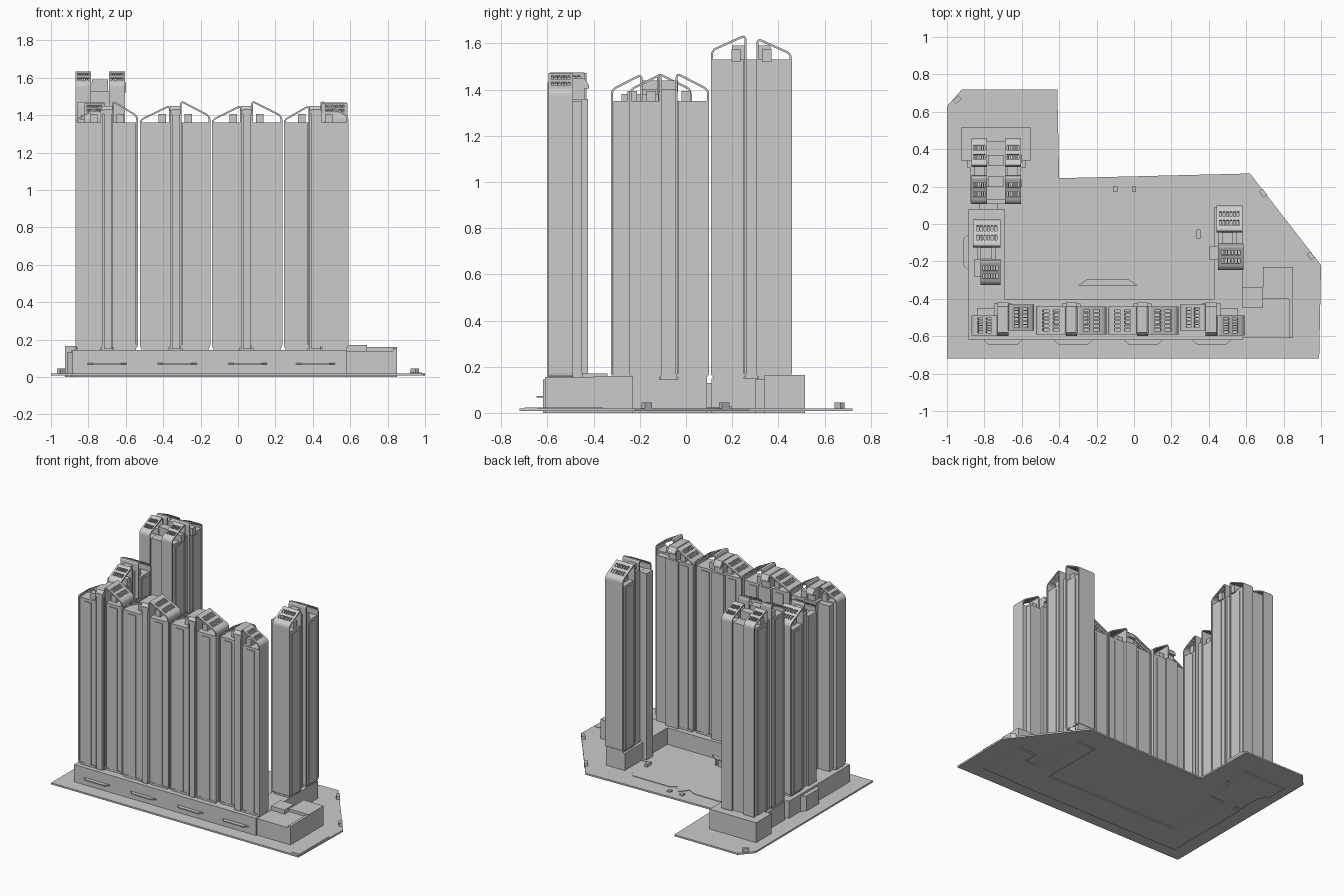
import bpy, bmesh, math
from mathutils import Vector

if "Cube" in bpy.data.objects:
    bpy.data.objects.remove(bpy.data.objects["Cube"])


def finish(name, bm):
    bmesh.ops.recalc_face_normals(bm, faces=bm.faces)
    me = bpy.data.meshes.new(name)
    bm.to_mesh(me)
    bm.free()
    ob = bpy.data.objects.new(name, me)
    bpy.context.collection.objects.link(ob)
    return ob


def prism(name, pts, z0, z1):
    bm = bmesh.new()
    f = bm.faces.new([bm.verts.new((x, y, z0)) for x, y in pts])
    r = bmesh.ops.extrude_face_region(bm, geom=[f])
    top = [v for v in r["geom"] if isinstance(v, bmesh.types.BMVert)]
    bmesh.ops.translate(bm, verts=top, vec=(0, 0, z1 - z0))
    return finish(name, bm)


def box(name, x0, x1, y0, y1, z0, z1):
    return prism(name, [(x0, y0), (x1, y0), (x1, y1), (x0, y1)], z0, z1)


def axis_box(name, axis, s0, s1, w0, w1, z0, z1):
    if axis == "x":
        return box(name, s0, s1, w0, w1, z0, z1)
    return box(name, w0, w1, s0, s1, z0, z1)


def fillet(a, p, b, r, n=4):
    """Quadratic rounding of corner p between a and b."""
    u, v = (a - p).normalized() * r, (b - p).normalized() * r
    return [p + u * (1 - t) ** 2 + v * t ** 2 for t in [i / n for i in range(n + 1)]]


def wrap_band(name, axis, s0, s1, w0, w1, z0, zl, zr, slot_dir):
    """Thin band looping round a shaft, with a slotted sloping roof."""
    t = 0.009
    a, b = s0 + t / 2, s1 - t / 2
    c = [Vector(p) for p in ((a, z0), (a, zl), (b, zr), (b, z0))]
    path = fillet(c[3], c[0], c[1], 0.015)
    left = fillet(c[0], c[1], c[2], 0.02)
    right = fillet(c[1], c[2], c[3], 0.02)
    # path stations and width stations that outline the slots
    along, across = (2, 6) if slot_dir == "s" else (6, 2)

    def stations(n, margin):
        gap = (1 - 2 * margin) / n
        out = []
        for i in range(n):
            out += [margin + gap * (i + 0.2), margin + gap * (i + 0.8)]
        return out

    path += left
    first = len(path)
    p, q = left[-1], right[0]
    fs = stations(along, 0.04)
    path += [p.lerp(q, f) for f in fs]
    path += right + fillet(c[2], c[3], c[0], 0.015)
    ws = [w0] + [w0 + (w1 - w0) * f for f in stations(across, 0.1)] + [w1]
    bm = bmesh.new()
    grid = [[bm.verts.new((s, w, z) if axis == "x" else (w, s, z)) for w in ws]
            for s, z in path]
    n = len(path)
    for i in range(n):
        for j in range(len(ws) - 1):
            k = i - first
            if 0 <= k < len(fs) and k % 2 == 0 and j % 2 == 1:
                continue
            m = (i + 1) % n
            bm.faces.new((grid[i][j], grid[m][j], grid[m][j + 1], grid[i][j + 1]))
    ob = finish(name, bm)
    mod = ob.modifiers.new("thickness", "SOLIDIFY")
    mod.thickness, mod.offset = t, 0


def unit(tag, axis, s0, s1, w0, w1, zl, zr, wall, z0=0.15):
    """One apartment shaft with its wrapping band and roof hut."""
    wrap_band(tag + "_wrap_band", axis, s0, s1, w0, w1, z0 + 0.008, zl, zr, "s")
    axis_box(tag + "_shaft", axis, s0 + 0.01, s1 - 0.01, w0 + 0.006, w1 - 0.006, z0 - 0.01, wall)
    mid, wm = (s0 + s1) / 2, (w0 + w1) / 2
    # shallow bay on both open faces
    axis_box(tag + "_bay", axis, mid - 0.03, mid + 0.03, w0 + 0.001, w1 - 0.001, z0 + 0.01, wall - 0.02)
    h = s1 - 0.045 if zr > zl else s0 + 0.045
    axis_box(tag + "_roof_hut", axis, h - 0.02, h + 0.02, wm - 0.03, wm + 0.05, wall - 0.01, wall + 0.045)


# site plate
site = [(-1, -0.72), (0.99, -0.72), (1, -0.22), (0.62, 0.27), (-0.4, 0.245),
        (-0.41, 0.72), (-0.92, 0.72), (-1, 0.63)]
prism("site_plate", site, 0.008, 0.02)
court = [(-0.69, -0.4), (0.43, -0.4), (0.43, -0.1), (0.37, -0.1), (0.37, 0.09), (0.34, 0.13),
         (0.04, 0.13), (0, 0.1), (-0.05, 0.16), (-0.1, 0.1), (-0.16, 0.13), (-0.5, 0.13),
         (-0.54, 0.1), (-0.6, 0.05), (-0.63, 0), (-0.63, -0.2), (-0.69, -0.2)]
prism("courtyard_paving", court, 0.015, 0.024)
box("side_strip", 0.92, 0.985, -0.7, -0.36, 0.015, 0.023)

# U-shaped podium under the towers
prism("podium", [(-0.885, -0.62), (0.58, -0.62), (0.58, 0.09), (0.43, 0.09), (0.43, -0.4),
                 (-0.69, -0.4), (-0.69, 0.08), (-0.885, 0.08)], 0, 0.145)
box("podium_link", -0.83, -0.73, 0.07, 0.15, 0, 0.13)
prism("podium_west_bay", [(-0.88, -0.25), (-0.88, -0.05), (-0.915, -0.08), (-0.915, -0.22)], 0.01, 0.13)
box("tall_podium_rear", -0.925, -0.55, 0.34, 0.515, 0, 0.165)
box("tall_podium_front", -0.875, -0.605, 0.11, 0.36, 0, 0.15)
box("tall_podium_step", -0.89, -0.58, 0.3, 0.46, 0, 0.145)

# low commercial block on the east side
box("east_block", 0.57, 0.85, -0.61, -0.34, 0, 0.14)
box("east_block_rear", 0.69, 0.85, -0.4, -0.23, 0, 0.16)
box("east_block_parapet", 0.58, 0.69, -0.45, -0.34, 0, 0.17)
box("east_block_edge", 0.83, 0.85, -0.61, -0.4, 0.13, 0.155)

# entrance canopies
for i, x in enumerate((-0.7, -0.325, 0.05, 0.415)):
    prism(f"front_canopy_{i}", [(x - 0.11, -0.615), (x - 0.075, -0.647), (x + 0.075, -0.647),
                                (x + 0.11, -0.615)], 0.066, 0.074)
prism("court_canopy", [(-0.3, -0.33), (0.02, -0.33), (-0.03, -0.295), (-0.25, -0.295)], 0.075, 0.085)
box("court_canopy_wall", -0.24, -0.04, -0.32, -0.31, 0.02, 0.08)
for x in (-0.26, -0.14, -0.02):
    box("court_canopy_post", x - 0.006, x + 0.006, -0.325, -0.313, 0.015, 0.08)

# gate huts at the site corners and court edge
for x, y, a in ((-0.945, 0.665, 0.75), (0.69, 0.165, -0.91), (0.945, -0.17, -0.91)):
    hut = box("gate_hut", -0.02, 0.02, -0.012, 0.012, 0, 0.03)
    hut.location, hut.rotation_euler = (x, y, 0.015), (0, 0, a)
for x in (-0.1, 0.0):
    box("court_marker", x - 0.012, x + 0.012, 0.17, 0.2, 0.015, 0.03)
box("court_kiosk", 0.335, 0.355, -0.08, -0.03, 0.015, 0.045)

# front row: four pairs of shafts leaning up towards a shared core
pairs = [((-0.87, -0.725, -0.595, -0.49), (-0.675, -0.535, -0.57, -0.43)),
         ((-0.525, -0.36, -0.59, -0.44), (-0.31, -0.148, -0.59, -0.44)),
         ((-0.14, 0.02, -0.59, -0.44), (0.07, 0.237, -0.59, -0.44)),
         ((0.245, 0.385, -0.57, -0.43), (0.44, 0.59, -0.595, -0.49))]
for i, (l, r) in enumerate(pairs):
    unit(f"front_{i}_left", "x", *l, 1.375, 1.45, 1.36)
    unit(f"front_{i}_right", "x", *r, 1.475, 1.395, 1.36)
    c0, c1 = l[1] - 0.004, r[0] + 0.004
    box(f"front_{i}_core", c0, c1, -0.58, -0.44, 0.14, 1.41)
    # folded core strip, front face and roof
    box(f"front_{i}_core_strip", c0 + 0.012, c1 - 0.004, -0.6, -0.575, 0.15, 1.43)
    bm = bmesh.new()
    prof = [(-0.6, 1.425), (-0.58, 1.45), (-0.44, 1.45), (-0.42, 1.42), (-0.42, 1.405), (-0.6, 1.405)]
    f = bm.faces.new([bm.verts.new((c0, y, z)) for y, z in prof])
    e = bmesh.ops.extrude_face_region(bm, geom=[f])["geom"]
    bmesh.ops.translate(bm, verts=[v for v in e if isinstance(v, bmesh.types.BMVert)], vec=(c1 - c0, 0, 0))
    finish(f"front_{i}_core_roof", bm)
    # stepped rear stair bay, and inner corner fill of the end pairs
    box(f"front_{i}_stair_bay", c0 - 0.02, c1 + 0.02, -0.5, -0.425, 0.14, 1.36)
box("west_corner_shaft", -0.84, -0.73, -0.5, -0.45, 0.14, 1.35)
box("east_corner_shaft", 0.45, 0.555, -0.5, -0.45, 0.14, 1.35)

# side wings
for tag, a, b, core in (
        ("west", (-0.325, -0.188, -0.82, -0.715), (-0.125, 0.025, -0.86, -0.715), (-0.85, -0.74)),
        ("east", (-0.245, -0.105, 0.45, 0.585), (-0.045, 0.1, 0.44, 0.58), (0.44, 0.55))):
    unit(tag + "_wing_front", "y", *a, 1.4, 1.465, 1.35)
    unit(tag + "_wing_back", "y", *b, 1.47, 1.4, 1.35)
    box(tag + "_wing_core", core[0] + 0.01, core[1], a[1] - 0.005, b[0] + 0.005, 0.14, 1.4)
    box(tag + "_wing_lift_room", core[0] + 0.03, core[1] - 0.02, a[1] - 0.01, b[0] + 0.01, 1.39, 1.44)
box("west_wing_side_bay", -0.855, -0.81, -0.28, -0.19, 0.14, 1.38)
box("east_wing_side_bay", 0.4, 0.46, -0.19, -0.12, 0.02, 1.38)

# tall rear tower: four banded shafts around a core
for tag, x0, x1 in (("west", -0.87, -0.785), ("east", -0.69, -0.605)):
    unit(f"tall_{tag}_front", "y", 0.108, 0.262, x0, x1, 1.57, 1.635, 1.53)
    unit(f"tall_{tag}_back", "y", 0.305, 0.458, x0, x1, 1.62, 1.555, 1.53)
    box(f"tall_{tag}_link", x0 + 0.015, x1 - 0.015, 0.255, 0.312, 0.14, 1.53)
box("tall_core", -0.79, -0.685, 0.13, 0.44, 0.14, 1.53)
box("tall_lift_room_front", -0.78, -0.695, 0.2, 0.255, 1.52, 1.59)
box("tall_lift_room_back", -0.78, -0.695, 0.31, 0.365, 1.52, 1.59)
